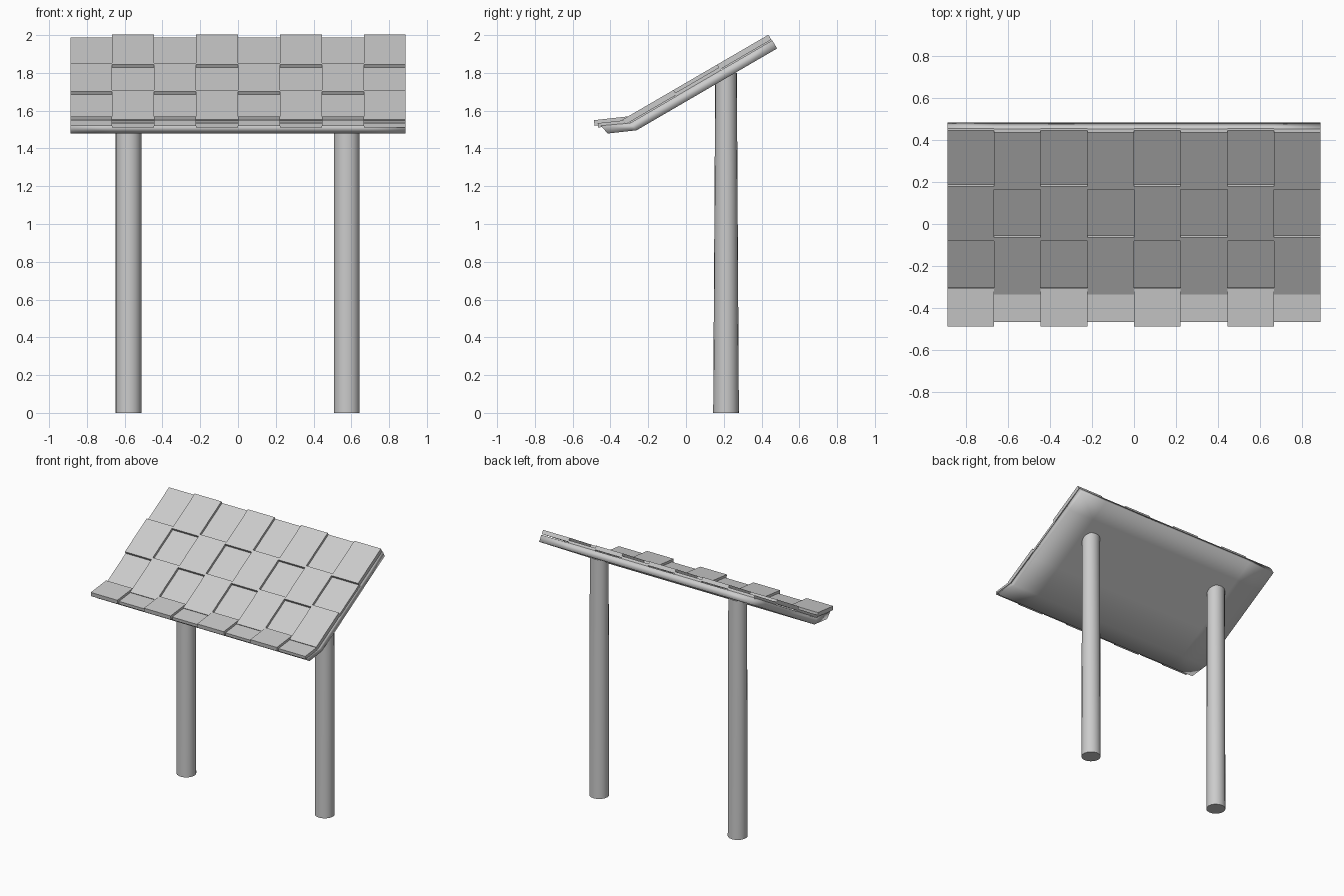
import bpy, bmesh, math
from mathutils import Vector

if "Cube" in bpy.data.objects:
    bpy.data.objects.remove(bpy.data.objects["Cube"], do_unlink=True)

grey = bpy.data.materials.new("plain_grey")
grey.use_nodes = True
COLOUR = (0.6, 0.6, 0.6, 1)
grey.diffuse_color = COLOUR
grey.node_tree.nodes["Principled BSDF"].inputs["Base Color"].default_value = COLOUR

HALF = 0.888
COLS = 8
WIDTH = 2 * HALF / COLS


def finish(name, bm):
    bmesh.ops.recalc_face_normals(bm, faces=bm.faces)
    mesh = bpy.data.meshes.new(name)
    bm.to_mesh(mesh)
    bm.free()
    mesh.materials.append(grey)
    ob = bpy.data.objects.new(name, mesh)
    bpy.context.collection.objects.link(ob)
    return ob


def prism(bm, profile, stations):
    """Sweep a closed y-z profile along x through the given stations."""
    rings = [[bm.verts.new((x, y, z)) for y, z in profile] for x in stations]
    n = len(profile)
    for a, b in zip(rings, rings[1:]):
        for i in range(n):
            j = (i + 1) % n
            bm.faces.new((a[i], a[j], b[j], b[i]))
    bm.faces.new(rings[0])
    bm.faces.new(rings[-1])


# Roof frames: the main slope and the upturned front lip share one bend line
BEND = Vector((-0.262, 1.496))
SLOPE = math.radians(30.2)
LIP = math.radians(6.3)


def frame(angle, along, up):
    u = Vector((math.cos(angle), math.sin(angle)))
    n = Vector((-u.y, u.x))
    return tuple(BEND + u * along + n * up)


# Solid bent deck under the tiles
bm = bmesh.new()
deck = [frame(LIP, -0.154, 0), tuple(BEND), frame(SLOPE, 0.25, 0), frame(SLOPE, 0.7, 0),
        frame(SLOPE, 0.861, 0), frame(SLOPE, 0.861, 0.05), frame(SLOPE, 0.7, 0.05),
        frame(SLOPE, 0.25, 0.05), frame(SLOPE, -0.01, 0.05), frame(LIP, -0.185, 0.045)]
prism(bm, deck, [-HALF, -HALF + WIDTH, HALF - WIDTH, HALF])
roof_deck = finish("roof_deck", bm)
for p in roof_deck.data.polygons:
    p.use_smooth = True

# Tiles in a checkerboard of raised and low pieces: (angle, start, end, bottom, top)
RAISED = [(SLOPE, 0.543, 0.858), (SLOPE, 0.26, 0.561), (SLOPE, -0.035, 0.278), (LIP, -0.218, -0.034)]
LOW = [(SLOPE, 0.555, 0.858), (SLOPE, 0.27, 0.55), (SLOPE, -0.01, 0.265), (LIP, -0.2, -0.06)]
bm = bmesh.new()
for col in range(COLS):
    x = -HALF + col * WIDTH
    for row in range(4):
        raised = (col + row) % 2 == 1
        angle, lo, hi = (RAISED if raised else LOW)[row]
        base, top = (0.056, 0.086) if raised else (0.045, 0.068)
        if angle == LIP:
            base, top = base - 0.008, top - 0.008
        prism(bm, [frame(angle, lo, base), frame(angle, hi, base),
                   frame(angle, hi, top), frame(angle, lo, top)], [x, x + WIDTH])
finish("roof_tiles", bm)

# Two round posts, slightly narrowed front to back at the top
for name, x in (("right_post", -0.58), ("left_post", 0.576)):
    bm = bmesh.new()
    bmesh.ops.create_cone(bm, cap_ends=True, segments=20, radius1=0.068, radius2=0.068, depth=1.8)
    for v in bm.verts:
        if v.co.z > 0:
            v.co.y *= 0.84
        v.co += Vector((x, 0.212, 0.9))
    post = finish(name, bm)
    bpy.context.view_layer.objects.active = post
    post.select_set(True)
    bpy.ops.object.shade_smooth_by_angle(angle=math.radians(40))
    post.select_set(False)
